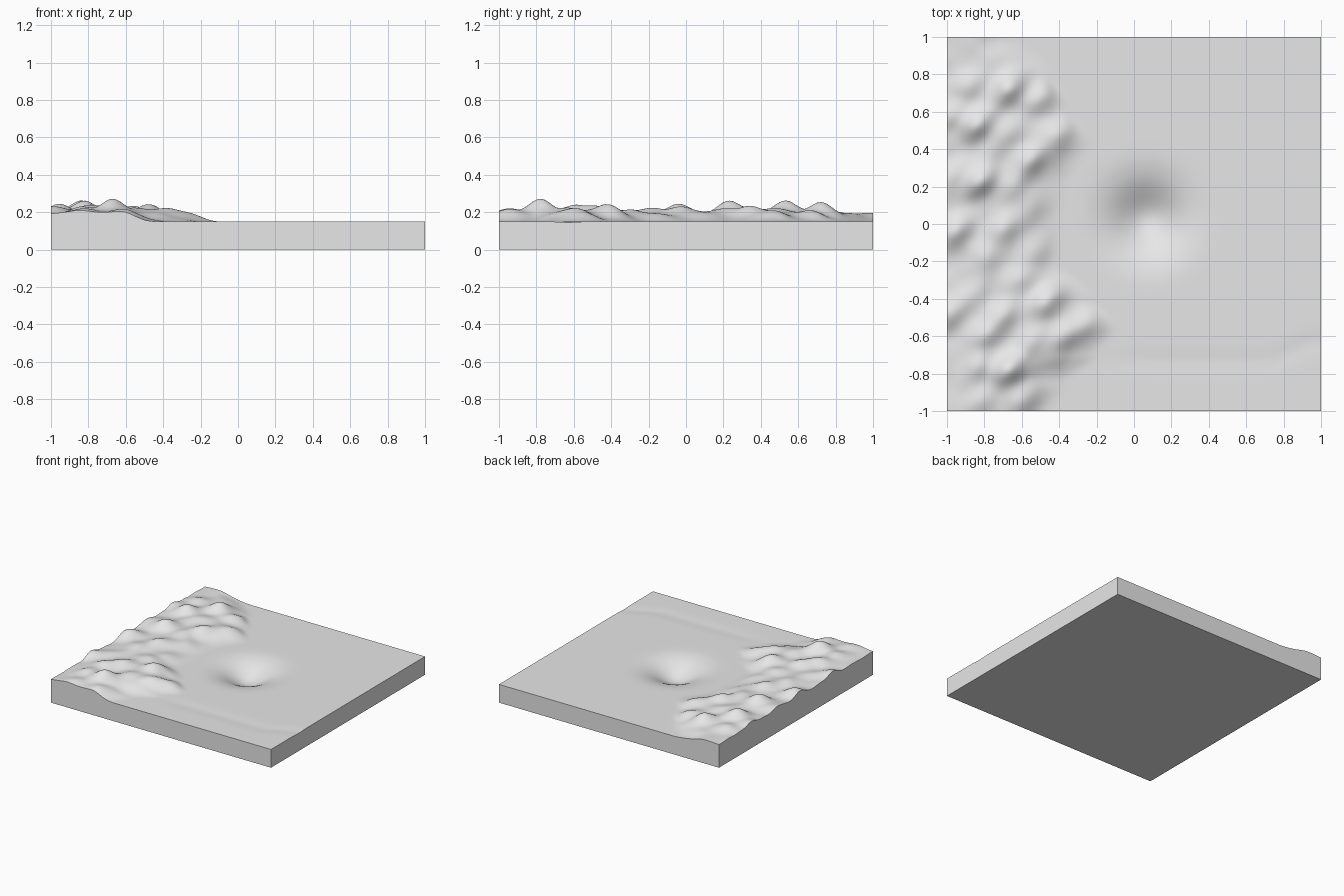
import bpy
import bmesh
import math
from mathutils import Vector, noise

cube = bpy.data.objects.get("Cube")
if cube:
    bpy.data.objects.remove(cube, do_unlink=True)

GROUND = 0.15
SEGMENTS = 120

# Foot of the hills: (y, x) from front to back
HILL_FOOT = [(-1, -.42), (-.85, -.35), (-.7, -.18), (-.55, -.08), (-.4, -.2), (-.2, -.38),
             (0, -.38), (.2, -.35), (.45, -.22), (.6, -.3), (.8, -.42), (1, -.58)]

# Hilltops: (x, y, height above the hill shelf)
HILLTOPS = [
    (-.67, -.78, .08), (-.84, -.76, .04), (-.82, -.95, .03), (-.6, -.95, .04),
    (-.98, -.48, .04), (-.8, -.6, .04), (-.7, -.48, .04), (-.55, -.62, .03),
    (-.47, -.42, .05), (-.38, -.6, .03), (-.25, -.53, .02), (-.85, -.35, .02),
    (-.62, -.3, .02), (-.95, -.04, .05), (-.8, -.18, .03), (-.7, -.03, .04),
    (-.53, -.15, .02), (-.55, .08, .02), (-.82, .23, .07), (-.97, .25, .03),
    (-.65, .2, .03), (-.55, .34, .04), (-.4, .48, .03), (-.84, .53, .07),
    (-.98, .58, .03), (-.67, .5, .03), (-.67, .72, .06), (-.88, .74, .03),
    (-.5, .68, .04), (-.78, .38, .02)]


def smooth(t):
    t = max(0.0, min(1.0, t))
    return t * t * (3 - 2 * t)


def hill_foot(y):
    for (y0, x0), (y1, x1) in zip(HILL_FOOT, HILL_FOOT[1:]):
        if y <= y1:
            return x0 + (x1 - x0) * smooth((y - y0) / (y1 - y0))
    return HILL_FOOT[-1][1]


def hills(x, y):
    """Low shelf carrying hilltops stretched along the diagonal."""
    inside = hill_foot(y) - x
    if inside <= 0:
        return 0.0
    height = 0.042 * smooth(inside / 0.32)
    for px, py, top in HILLTOPS:
        along = (x - px + y - py) / math.sqrt(2)
        across = (x - px - y + py) / math.sqrt(2)
        height += top * math.exp(-(along / 0.095) ** 2 - (across / 0.07) ** 2) * smooth(inside / 0.1)
    rough = noise.noise(Vector((x * 9, y * 9, 0.5)))
    return max(0.0, height + 0.007 * rough * smooth(inside / 0.2))


def crater(x, y):
    """Round bowl that eases into the ground."""
    r = math.hypot(x - 0.07, y - 0.03)
    return -0.11 * math.exp(-(r / 0.18) ** 2) * smooth((0.46 - r) / 0.2)


def channel(x, y):
    """Very shallow channel near the front edge."""
    middle = -0.73 + 0.1 * smooth((x - 0.7) / 0.3)
    return -0.004 * math.exp(-((y - middle) / 0.06) ** 2) * smooth((x + 0.3) / 0.4)


# Single stone colour
stone = bpy.data.materials.new("pale_grey")
stone.use_nodes = True
grey = (0.8, 0.8, 0.8, 1)
stone.diffuse_color = grey
stone.node_tree.nodes["Principled BSDF"].inputs["Base Color"].default_value = grey

# Ground surface
bm = bmesh.new()
bmesh.ops.create_grid(bm, x_segments=SEGMENTS, y_segments=SEGMENTS, size=1)
for v in bm.verts:
    x, y = v.co.x, v.co.y
    v.co.z = GROUND + hills(x, y) + crater(x, y) + channel(x, y)

# Side walls and flat underside
rim = [e for e in bm.edges if e.is_boundary]
walls = bmesh.ops.extrude_edge_only(bm, edges=rim)["geom"]
for v in walls:
    if isinstance(v, bmesh.types.BMVert):
        v.co.z = 0
bmesh.ops.edgeloop_fill(bm, edges=[e for e in bm.edges if e.is_boundary])
bmesh.ops.recalc_face_normals(bm, faces=bm.faces)

mesh = bpy.data.meshes.new("terrain_tile")
bm.to_mesh(mesh)
bm.free()
mesh.materials.append(stone)
tile = bpy.data.objects.new("terrain_tile", mesh)
bpy.context.collection.objects.link(tile)

# Smooth hills, crisp block edges
bpy.ops.object.select_all(action="DESELECT")
tile.select_set(True)
bpy.context.view_layer.objects.active = tile
bpy.ops.object.shade_smooth_by_angle(angle=math.radians(35))
